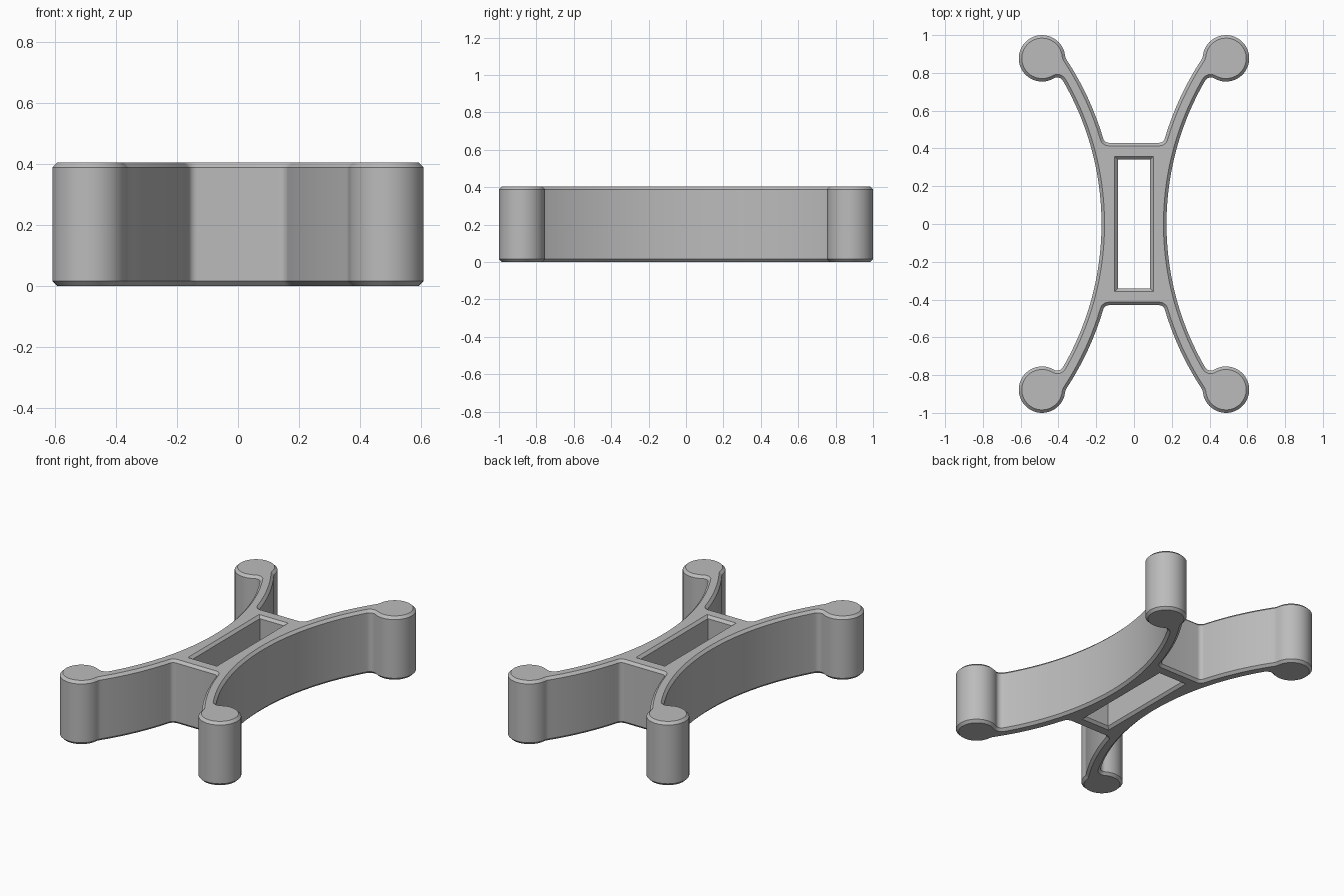
import bpy, bmesh, math
from mathutils import Vector as V

if "Cube" in bpy.data.objects:
    bpy.data.objects.remove(bpy.data.objects["Cube"])

HEIGHT, CHAMFER = 0.405, 0.016
ARC_C, R_SIDE, R_END = V((1.682, 0)), 1.51, 1.585   # curved arm centre and radii
PAD_C, R_PAD = V((0.487, 0.877)), 0.123             # round foot at the arm tip
END_Y = 0.43                                        # flat end of the body
HOLE = (0.086, 0.342)                               # half size of the slot


def sweep(c, r, p, q, n, ccw):
    """Points on a circle from the direction of p to the direction of q."""
    a = math.atan2(p.y - c.y, p.x - c.x)
    b = math.atan2(q.y - c.y, q.x - c.x)
    d = (b - a) % math.tau if ccw else -((a - b) % math.tau)
    return [c + r * V((math.cos(a + d * i / n), math.sin(a + d * i / n))) for i in range(n + 1)]


def lower_crossing(c1, r1, c2, r2):
    """Lower intersection point of two circles."""
    d = c2 - c1
    a = (r1 * r1 - r2 * r2 + d.length_squared) / (2 * d.length)
    h = math.sqrt(r1 * r1 - a * a)
    u = d.normalized()
    side = V((-u.y, u.x))
    return min((c1 + u * a + side * s * h for s in (1, -1)), key=lambda p: p.y)


def quarter_outline():
    rc, rb, ra = 0.03, 0.06, 0.035                  # fillet radii
    y = END_Y + rc
    corner = V((ARC_C.x - math.sqrt((R_END + rc) ** 2 - y * y), y))
    notch = lower_crossing(ARC_C, R_END + rb, PAD_C, R_PAD + rb)
    neck = lower_crossing(ARC_C, R_SIDE - ra, PAD_C, R_PAD + ra)
    away = neck + (neck - ARC_C)
    parts = [
        sweep(corner, rc, corner - V((0, 1)), ARC_C, 8, True),
        sweep(ARC_C, R_END, corner, notch, 16, False),
        sweep(notch, rb, ARC_C, PAD_C, 4, True),
        sweep(PAD_C, R_PAD, notch, neck, 40, False),
        sweep(neck, ra, PAD_C, away, 8, True),
        sweep(ARC_C, R_SIDE, neck, V((0, 0)), 24, True),
    ]
    pts = []
    for part in parts:
        pts += [p for p in part if not pts or (p - pts[-1]).length > 1e-4]
    return pts


def mirrored(pts, sx, sy):
    return [V((p.x * sx, p.y * sy)) for p in pts]


def inset(pts, d):
    """Offset a clockwise loop to its right-hand side with mitred corners."""
    out = []
    for i, p in enumerate(pts):
        e1 = (p - pts[i - 1]).normalized()
        e2 = (pts[(i + 1) % len(pts)] - p).normalized()
        n1, n2 = V((e1.y, -e1.x)), V((e2.y, -e2.x))
        out.append(p + (n1 + n2) * d / (1 + n1.dot(n2)))
    return out


# Full clockwise outline, and the slot counter-clockwise
q = quarter_outline()
outline = (q + mirrored(q, 1, -1)[::-1][1:]
           + mirrored(q, -1, -1) + mirrored(q, -1, 1)[::-1][1:])
hx, hy = HOLE
slot = [V(p) for p in ((-hx, -hy), (hx, -hy), (hx, hy), (-hx, hy))]

# Walls with chamfered rims, then both flat faces
bm = bmesh.new()
caps = {0: [], 3: []}
for loop in (outline, slot):
    rim = inset(loop, CHAMFER)
    rings = []
    for pts, z in ((rim, 0), (loop, CHAMFER), (loop, HEIGHT - CHAMFER), (rim, HEIGHT)):
        rings.append([bm.verts.new((p.x, p.y, z)) for p in pts])
    n = len(loop)
    for a, b in zip(rings, rings[1:]):
        for i in range(n):
            j = (i + 1) % n
            bm.faces.new((a[i], a[j], b[j], b[i]))
    for k in caps:
        caps[k] += [bm.edges.get((rings[k][i], rings[k][(i + 1) % n])) for i in range(n)]
for edges in caps.values():
    bmesh.ops.triangle_fill(bm, edges=edges, use_beauty=True, use_dissolve=False)
bmesh.ops.recalc_face_normals(bm, faces=bm.faces[:])

mesh = bpy.data.meshes.new("four_armed_bracket")
bm.to_mesh(mesh)
bm.free()
bracket = bpy.data.objects.new("four_armed_bracket", mesh)
bpy.context.collection.objects.link(bracket)

grey = bpy.data.materials.new("plain_grey")
grey.diffuse_color = (0.5, 0.5, 0.5, 1)
grey.use_nodes = True
grey.node_tree.nodes["Principled BSDF"].inputs["Base Color"].default_value = grey.diffuse_color
mesh.materials.append(grey)

bpy.context.view_layer.objects.active = bracket
bracket.select_set(True)
bpy.ops.object.shade_smooth_by_angle(angle=math.radians(30))
